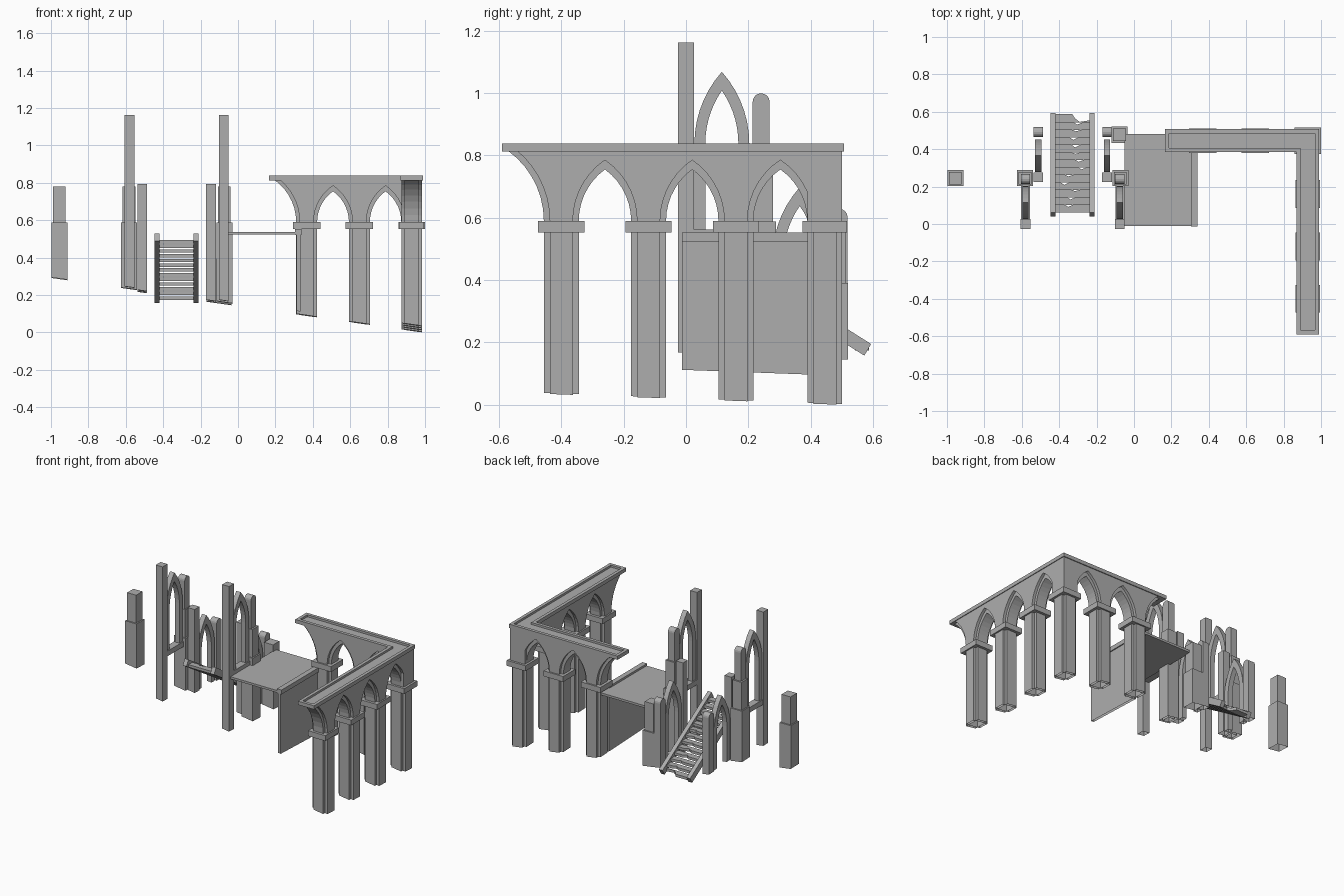
import bpy, bmesh, math, random
from mathutils import Vector

if "Cube" in bpy.data.objects:
    bpy.data.objects.remove(bpy.data.objects["Cube"])

random.seed(3)
stone = bpy.data.materials.new("grey_stone")
stone.diffuse_color = (0.42, 0.42, 0.42, 1)
stone.use_nodes = True
stone.node_tree.nodes["Principled BSDF"].inputs["Base Color"].default_value = stone.diffuse_color


def ground(x, y):
    """Sloping ground plane on which every footing ends."""
    return max(0.0, 0.143 * (0.985 - x) + 0.037 * (0.5 - y))


def finish(name, bm):
    bmesh.ops.recalc_face_normals(bm, faces=bm.faces)
    # footings (z = 0) are left open and follow the slope
    feet = [f for f in bm.faces if all(abs(v.co.z) < 1e-6 for v in f.verts)]
    bmesh.ops.delete(bm, geom=feet, context='FACES_ONLY')
    for v in bm.verts:
        if abs(v.co.z) < 1e-6:
            v.co.z = ground(v.co.x, v.co.y)
    me = bpy.data.meshes.new(name)
    bm.to_mesh(me)
    bm.free()
    me.materials.append(stone)
    ob = bpy.data.objects.new(name, me)
    bpy.context.collection.objects.link(ob)
    return ob


def extrude(name, pts, axis, centre, thick):
    """Extrude a (u, z) outline along 'x' (u = y) or 'y' (u = x)."""
    bm = bmesh.new()
    a, b = centre - thick / 2, centre + thick / 2
    place = (lambda u, z, t: (t, u, z)) if axis == 'x' else (lambda u, z, t: (u, t, z))
    lo = [bm.verts.new(place(u, z, a)) for u, z in pts]
    hi = [bm.verts.new(place(u, z, b)) for u, z in pts]
    bm.faces.new(lo)
    bm.faces.new(hi[::-1])
    n = len(pts)
    for i in range(n):
        j = (i + 1) % n
        bm.faces.new((lo[i], hi[i], hi[j], lo[j]))
    return finish(name, bm)


def box(name, x0, x1, y0, y1, z0, z1):
    return extrude(name, [(x0, z0), (x1, z0), (x1, z1), (x0, z1)], 'y', (y0 + y1) / 2, y1 - y0)


def square(name, x, y, half, z0, z1):
    return box(name, x - half, x + half, y - half, y + half, z0, z1)


def curve(w, h, n=7):
    """Side of a pointed arch: (inset, rise) from springing to apex."""
    r = (h * h + w * w) / (2 * w)
    top = math.asin(min(1, h / r))
    return [(r - r * math.cos(top * i / n), r * math.sin(top * i / n)) for i in range(n + 1)]


# ---------------- arcade: two L-shaped arms ----------------
SPRING, WALL_TOP, HALF = 0.59, 0.815, 0.056


def arcade_outline(centres, half, rise, flare):
    pts = [(centres[0] - half - d, SPRING + z) for d, z in reversed(curve(flare, WALL_TOP - SPRING))]
    for i, c in enumerate(centres):
        pts += [(c - half, 0), (c + half, 0)]
        if i + 1 < len(centres):
            nxt = centres[i + 1]
            side = curve((nxt - c) / 2 - half, rise)
            pts += [(c + half + d, SPRING + z) for d, z in side]
            pts += [(nxt - half - d, SPRING + z) for d, z in reversed(side[:-1])]
        else:
            pts.append((c + half, SPRING))
            if half < HALF:
                pts.append((c + HALF, SPRING))
            pts.append((c + HALF, WALL_TOP))
    return pts


RX, BY = 0.929, 0.445
right_c = [-0.40, -0.12, 0.16, BY]
back_c = [0.367, 0.649, RX]
for arm, cs, axis, mid in (("right", right_c, 'x', RX), ("back", back_c, 'y', BY)):
    extrude(arm + "_arcade_core", arcade_outline(cs, 0.056, 0.165, 0.115), axis, mid, 0.075)
    extrude(arm + "_arcade_face", arcade_outline(cs, 0.037, 0.195, 0.105), axis, mid, 0.112)
for i, (x, y) in enumerate([(RX, c) for c in right_c] + [(c, BY) for c in back_c[:-1]]):
    hx, hy = (0.066, 0.074) if x == RX else (0.074, 0.066)
    if (x, y) == (RX, BY):
        hx = hy = 0.071
    box("capital_%d" % i, x - hx, x + hx, y - hy, y + hy, 0.553, 0.59)


# cornice: L-shaped slab with a sunken strip along the top
def ell(inset):
    return [(0.165 + inset, 0.385 + inset), (0.868 + inset, 0.385 + inset), (0.868 + inset, -0.59 + inset),
            (0.99 - inset, -0.59 + inset), (0.99 - inset, 0.507 - inset), (0.165 + inset, 0.507 - inset)]


bm = bmesh.new()
rings = [[bm.verts.new((x, y, z)) for x, y in ell(i)]
         for i, z in ((0, 0.813), (0, 0.838), (0.022, 0.838), (0.022, 0.824))]
for a, b in zip(rings, rings[1:]):
    for i in range(6):
        j = (i + 1) % 6
        bm.faces.new((a[i], a[j], b[j], b[i]))
bm.faces.new(rings[0][::-1])
bm.faces.new(rings[-1])
finish("cornice", bm)

# ---------------- deck with its supporting wall ----------------
box("deck", -0.05, 0.32, -0.01, 0.48, 0.523, 0.538)
box("deck_wall", 0.312, 0.333, -0.013, 0.39, 0, 0.53)
box("deck_edge_beam", 0.305, 0.34, -0.013, 0.39, 0.522, 0.552)

# ---------------- ruined window bays, mirrored about the stairs ----------------
MIRROR = -0.328


def bay(tag, x, y, top, sill):
    square(tag + "_pillar", x, y, 0.026, 0, top)
    spring, foot = top - 0.325, (top - 0.6 if sill else 0)
    cy = y + 0.115
    outer, inner = curve(0.088, 0.23), curve(0.053, 0.17)
    pts = [(cy - 0.088, foot)] + [(cy - 0.088 + d, spring + z) for d, z in outer]
    pts += [(cy + 0.088 - d, spring + z) for d, z in reversed(outer[:-1])] + [(cy + 0.088, foot)]
    pts += [(cy + 0.053, foot)] + [(cy + 0.053 - d, spring + z) for d, z in inner]
    pts += [(cy - 0.053 + d, spring + z) for d, z in reversed(inner[:-1])] + [(cy - 0.053, foot)]
    extrude(tag + "_arch", pts, 'x', x, 0.034)
    if sill:
        box(tag + "_sill", x - 0.024, x + 0.024, y + 0.02, y + 0.21, foot - 0.035, foot)
    # round-topped post
    py, h = y + 0.241, 0.027
    pts = [(py - h, 0), (py + h, 0)]
    pts += [(py + h * math.cos(math.pi * i / 8), top - 0.19 + 0.026 * math.sin(math.pi * i / 8)) for i in range(9)]
    extrude(tag + "_round_post", pts, 'x', x, 0.05)


for side, flip in (("left", 1), ("right", -1)):
    bay(side + "_tall", MIRROR - 0.252 * flip, 0.0, 1.163, True)
    bay(side + "_low", MIRROR - 0.184 * flip, 0.25, 0.793, False)

# stepped piers
for i, (x, y, shoulder, top) in enumerate([(-0.955, 0.245, 0.588, 0.78), (-0.583, 0.245, 0.588, 0.78),
                                           (-0.073, 0.245, 0.588, 0.78), (-0.078, 0.477, 0.39, 0.585)]):
    square("pier_base_%d" % i, x, y, 0.043, 0, shoulder)
    square("pier_shaft_%d" % i, x, y, 0.034, shoulder - 0.01, top)

# ---------------- broken wooden stairs ----------------
for name, x in (("left_stringer", -0.433), ("right_stringer", -0.224)):
    extrude(name, [(0.04, 0.49), (0.062, 0.53), (0.594, 0.195), (0.572, 0.158)], 'x', x, 0.028)

STEPS = 13
for i in range(STEPS):
    y = 0.062 + i * 0.04
    z = 0.495 - i * 0.0252
    cut = random.uniform(-0.375, -0.28)
    notch = 0.008 + 0.008 * random.random()
    last = i == STEPS - 1
    back = y + (0.045 if last else 0.042)
    # plank outline with a splintered back edge
    if last:
        plan = [(-0.42, y), (-0.238, y), (-0.238, y + 0.012), (-0.29, y + 0.004), (-0.315, y + 0.022),
                (-0.33, back), (-0.42, back)]
    else:
        plan = [(-0.42, y), (-0.238, y), (-0.238, back), (cut + 0.03, back), (cut, back - notch),
                (cut - 0.02, back), (-0.42, back)]
    bm = bmesh.new()
    lo = [bm.verts.new((px, py, z - 0.018)) for px, py in plan]
    f = bm.faces.new(lo)
    up = bmesh.ops.extrude_face_region(bm, geom=[f])["geom"]
    bmesh.ops.translate(bm, vec=Vector((0, 0, 0.018)), verts=[g for g in up if isinstance(g, bmesh.types.BMVert)])
    if not any(len(g.verts) == len(plan) and all(abs(v.co.z - z + 0.018) < 1e-6 for v in g.verts) for g in bm.faces):
        bm.faces.new(lo[::-1])
    finish("tread_%d" % i, bm)
